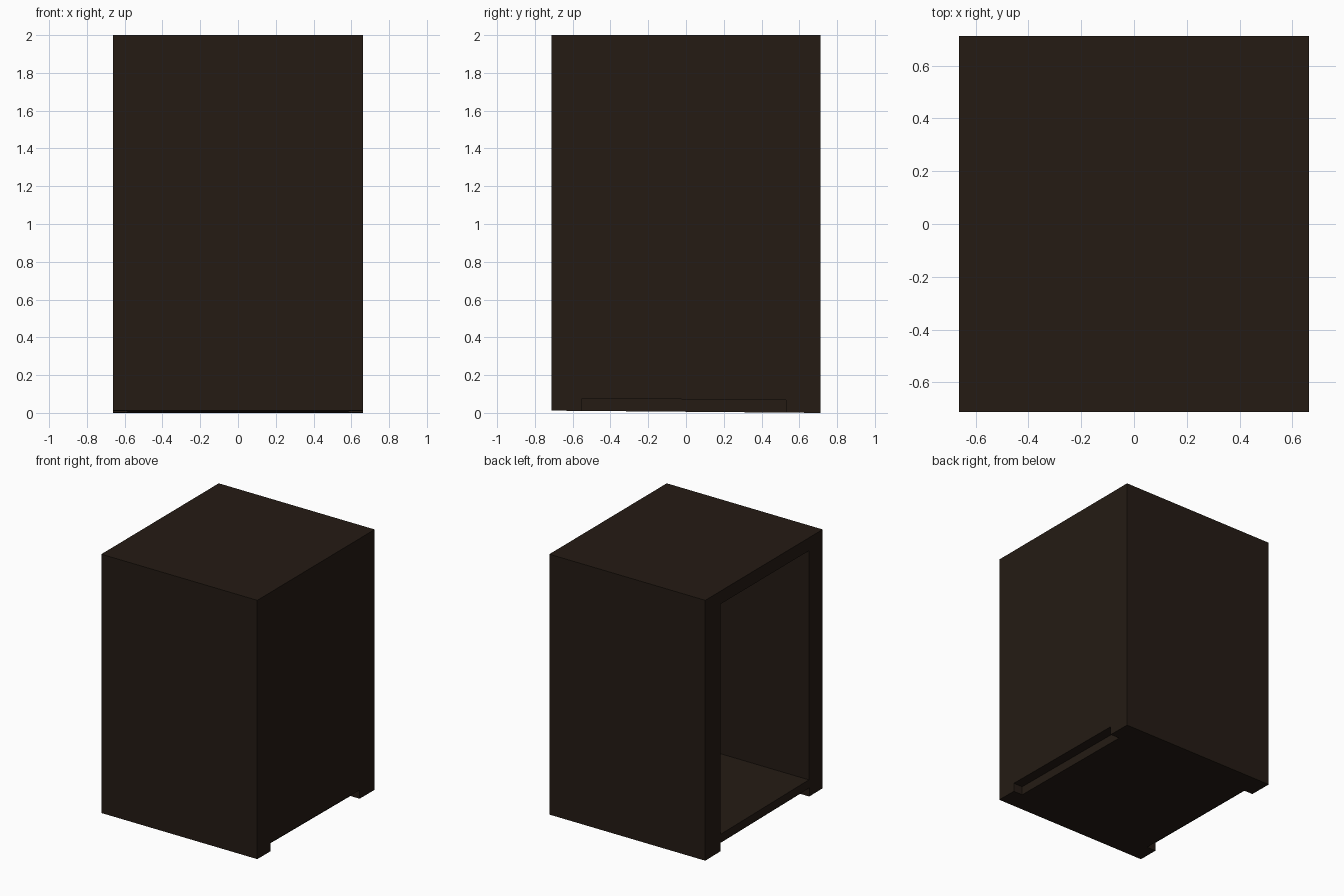
import bpy

if "Cube" in bpy.data.objects:
    bpy.data.objects.remove(bpy.data.objects["Cube"])

HX, HY, H = 0.6625, 0.7125, 2.0


def sag(y):
    # slight fall of the base from front to back
    return 0.006 - 0.006 * y / HY


def block(name, x, y, z, slope_bottom=False, slope_top=False):
    bpy.ops.mesh.primitive_cube_add(size=1)
    ob = bpy.context.object
    ob.name = name
    for v in ob.data.vertices:
        px = x[v.co.x > 0]
        py = y[v.co.y > 0]
        up = v.co.z > 0
        pz = z[up]
        if (slope_top if up else slope_bottom):
            pz += sag(py)
        v.co = (px, py, pz)
    return ob


# cabinet body
body = block("cabinet_body", (-HX, HX), (-HY, HY), (0, H), slope_bottom=True)

# interior, open on the left side
cutters = [block("interior_cutter", (-HX - 0.1, HX - 0.1), (-0.545, 0.53),
                 (0.13, 1.9), slope_bottom=True)]

# toe recesses under both sides, leaving corner feet
for side, label in ((-1, "left"), (1, "right")):
    xs = sorted((side * (HX - 0.078), side * (HX + 0.1)))
    cutters.append(block(label + "_recess_cutter", xs, (-0.55, 0.53),
                         (-0.1, 0.066), slope_top=True))

for c in cutters:
    c.hide_render = True
    m = body.modifiers.new(c.name, 'BOOLEAN')
    m.operation = 'DIFFERENCE'
    m.solver = 'EXACT'
    m.object = c
    bpy.context.view_layer.objects.active = body
    bpy.ops.object.modifier_apply(modifier=m.name)
    bpy.data.objects.remove(c, do_unlink=True)

# dark stained wood
mat = bpy.data.materials.new("dark_wood")
mat.diffuse_color = (0.018, 0.011, 0.007, 1)
mat.use_nodes = True
mat.node_tree.nodes["Principled BSDF"].inputs["Base Color"].default_value = mat.diffuse_color
body.data.materials.clear()
body.data.materials.append(mat)
